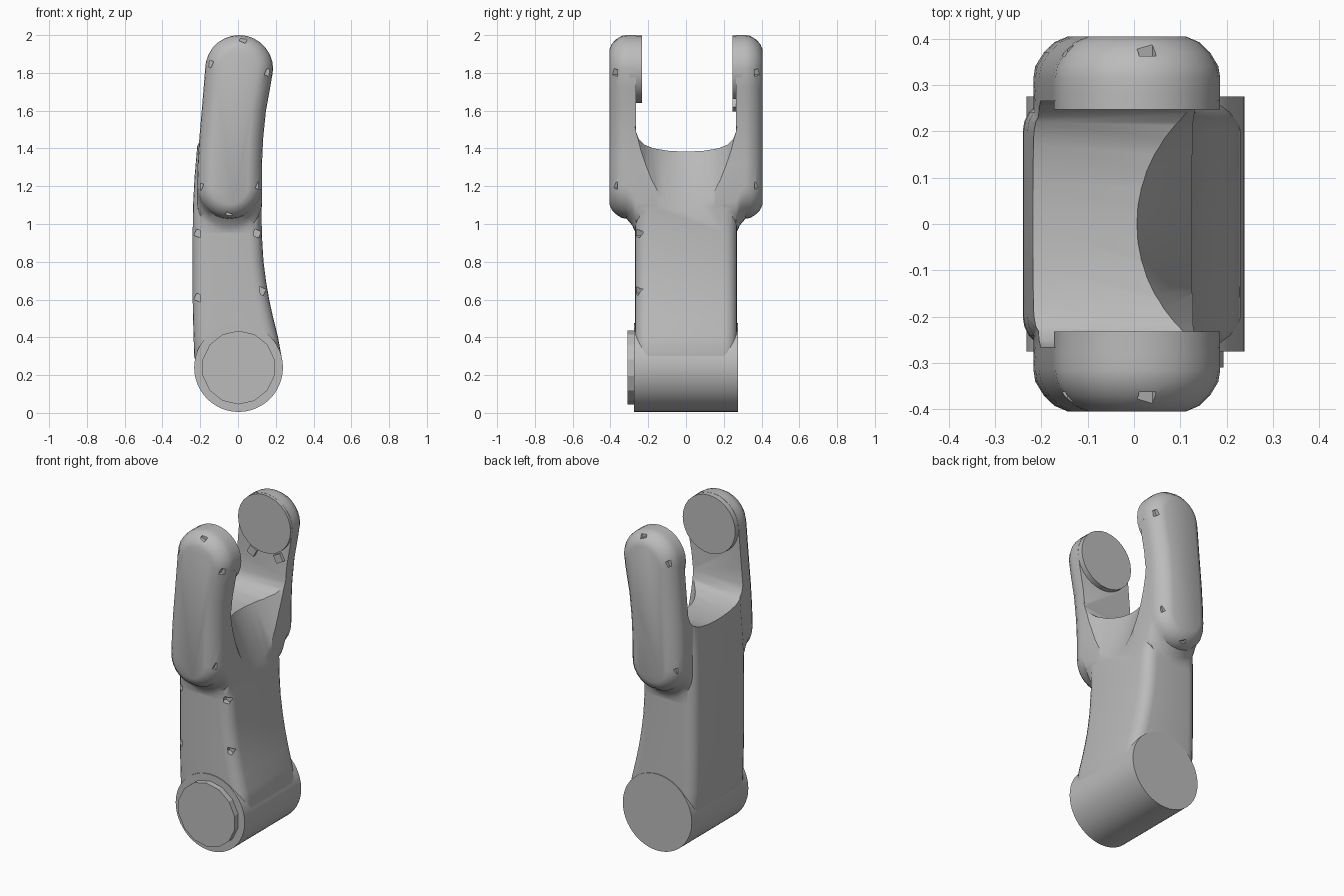
import bpy, bmesh, math
from mathutils import Matrix, Vector

cube = bpy.data.objects.get("Cube")
if cube:
    bpy.data.objects.remove(cube, do_unlink=True)

metal = bpy.data.materials.new("grey metal")
metal.use_nodes = True
GREY = (0.5, 0.5, 0.5, 1)
metal.diffuse_color = GREY
metal.node_tree.nodes["Principled BSDF"].inputs["Base Color"].default_value = GREY


def finish(bm, name):
    bmesh.ops.recalc_face_normals(bm, faces=bm.faces)
    mesh = bpy.data.meshes.new(name)
    bm.to_mesh(mesh)
    bm.free()
    mesh.materials.append(metal)
    ob = bpy.data.objects.new(name, mesh)
    bpy.context.collection.objects.link(ob)
    return ob


def loft(name, rings):
    """Closed skin through rings that share one point count."""
    bm = bmesh.new()
    loops = [[bm.verts.new(p) for p in ring] for ring in rings]
    n = len(loops[0])
    for a, b in zip(loops, loops[1:]):
        for i in range(n):
            j = (i + 1) % n
            bm.faces.new((a[i], a[j], b[j], b[i]))
    bm.faces.new(loops[0])
    bm.faces.new(loops[-1])
    return finish(bm, name)


def cylinder(name, centre, axis, radius, length, sides=40):
    bm = bmesh.new()
    turn = Vector((0, 0, 1)).rotation_difference(Vector(axis)).to_matrix().to_4x4()
    bmesh.ops.create_cone(bm, cap_ends=True, segments=sides, radius1=radius,
                          radius2=radius, depth=length,
                          matrix=Matrix.Translation(centre) @ turn)
    return finish(bm, name)


def boolean(ob, other, operation):
    mod = ob.modifiers.new(operation, 'BOOLEAN')
    mod.object, mod.operation, mod.solver = other, operation, 'EXACT'
    bpy.context.view_layer.objects.active = ob
    bpy.ops.object.modifier_apply(modifier=mod.name)
    bpy.data.objects.remove(other, do_unlink=True)


def smooth(ob, angle=35):
    bpy.ops.object.select_all(action='DESELECT')
    ob.select_set(True)
    bpy.context.view_layer.objects.active = ob
    bpy.ops.object.shade_smooth_by_angle(angle=math.radians(angle))


# Shank: rounded rectangles stacked upwards, (z, left x, right x)
def shank_ring(z, x0, x1, half=0.27, r=0.07):
    ring = []
    corners = ((x1, half), (x0, half), (x0, -half), (x1, -half))
    for k, (x, y) in enumerate(corners):
        cx = x - math.copysign(r, x)
        cy = y - math.copysign(r, y)
        for s in range(6):
            a = math.radians(90 * k + 18 * s)
            ring.append((cx + r * math.cos(a), cy + r * math.sin(a), z))
    return ring


levels = [(0.22, -0.21, 0.21), (0.3, -0.232, 0.23), (0.4, -0.235, 0.212),
          (0.5, -0.238, 0.187), (0.6, -0.24, 0.165), (0.7, -0.24, 0.148),
          (0.8, -0.24, 0.135), (0.95, -0.24, 0.126), (1.1, -0.238, 0.125),
          (1.25, -0.23, 0.126), (1.48, -0.21, 0.13)]
body = loft("fork_arm", [shank_ring(*lv) for lv in levels])

# Tines: curved stadium outlines lofted outwards
SPINE = [(1.2, -0.045, 0.172), (1.32, -0.043, 0.17), (1.45, -0.036, 0.169),
         (1.6, -0.022, 0.17), (1.72, -0.006, 0.176), (1.82, 0.006, 0.18)]


def tine_ring(y, inset, drop):
    pts = [(z, x, w - inset) for z, x, w in SPINE]
    z, x, w = pts[0]
    pts[0] = (z - drop, x, w)
    ring = [(x + w, y, z) for z, x, w in pts]
    z, x, w = pts[-1]
    for s in range(1, 14):
        a = math.pi * s / 14
        ring.append((x + w * math.cos(a), y, z + w * math.sin(a)))
    ring += [(x - w, y, z) for z, x, w in reversed(pts)]
    z, x, w = pts[0]
    for s in range(1, 14):
        a = math.pi * (1 + s / 14)
        ring.append((x + w * math.cos(a), y, z + w * math.sin(a)))
    return ring


STEPS = [(0.15, 0, 0.1), (0.265, 0, 0.08), (0.285, 0, 0.035), (0.315, 0, 0),
         (0.34, 0.004, 0), (0.37, 0.022, 0), (0.392, 0.045, 0), (0.405, 0.075, 0)]
for side in (-1, 1):
    tine = loft("tine", [tine_ring(side * y, i, d) for y, i, d in STEPS])
    boolean(body, tine, 'UNION')

# Slot between the tines, with a dished floor
half_slot = [(0.265, 2.2), (0.265, 1.49), (0.25, 1.45), (0.22, 1.42),
             (0.17, 1.4), (0.09, 1.387)]
slot_line = half_slot + [(0, 1.383)] + [(-y, z) for y, z in reversed(half_slot)]
slot = loft("slot_cutter", [[(x, y, z) for y, z in slot_line] for x in (-0.5, 0.5)])
boolean(body, slot, 'DIFFERENCE')

# Slanted round scoop on the left face, below the slot
down = Vector((0.13, 0, -0.35)).normalized()
out = Vector((0.35, 0, 0.13)).normalized()
scoop = cylinder("scoop_cutter", Vector((0, 0, 1.4)) + out * 0.3 + down * 0.27,
                 down, 0.3, 0.66, 48)
boolean(body, scoop, 'DIFFERENCE')

# Small dents along the rounded edges
dents = [(x, s * 0.38, z) for s in (-1, 1) for x, z in
         ((-0.153, 1.85), (0.163, 1.8), (-0.205, 1.2), (0.115, 1.2),
          (-0.05, 1.04), (0.03, 1.98))]
dents += [(-0.21, -0.245, 0.95), (0.1, -0.245, 0.95),
          (-0.21, -0.245, 0.61), (0.125, -0.245, 0.645)]
bm = bmesh.new()
for p in dents:
    bmesh.ops.create_cube(bm, size=0.036, matrix=Matrix.Translation(p)
                          @ Matrix.Rotation(0.4, 4, 'Y'))
boolean(body, finish(bm, "dent_cutter"), 'DIFFERENCE')
smooth(body)

# Pivot barrel with its front cap
Y = (0, 1, 0)
smooth(cylinder("pivot_barrel", (0.003, 0, 0.24), Y, 0.235, 0.55, 48))
smooth(cylinder("pivot_cap", (0.003, -0.29, 0.24), Y, 0.195, 0.04, 14), 20)

# Round bosses inside the tine tips
for side, inner in ((-1, 0.232), (1, 0.247)):
    smooth(cylinder("tip_boss_right" if side < 0 else "tip_boss_left",
                    (0.006, side * (inner + 0.3) / 2, 1.82), Y, 0.179,
                    0.3 - inner, 28))

# Two little lugs below the rear boss
bm = bmesh.new()
for x, tilt in ((-0.08, 0.5), (0.1, -0.5)):
    bmesh.ops.create_cube(bm, size=1, matrix=Matrix.Translation((x, 0.262, 1.63))
                          @ Matrix.Rotation(tilt, 4, 'Y')
                          @ Matrix.Diagonal((0.05, 0.03, 0.05, 1)))
finish(bm, "boss_lugs")
